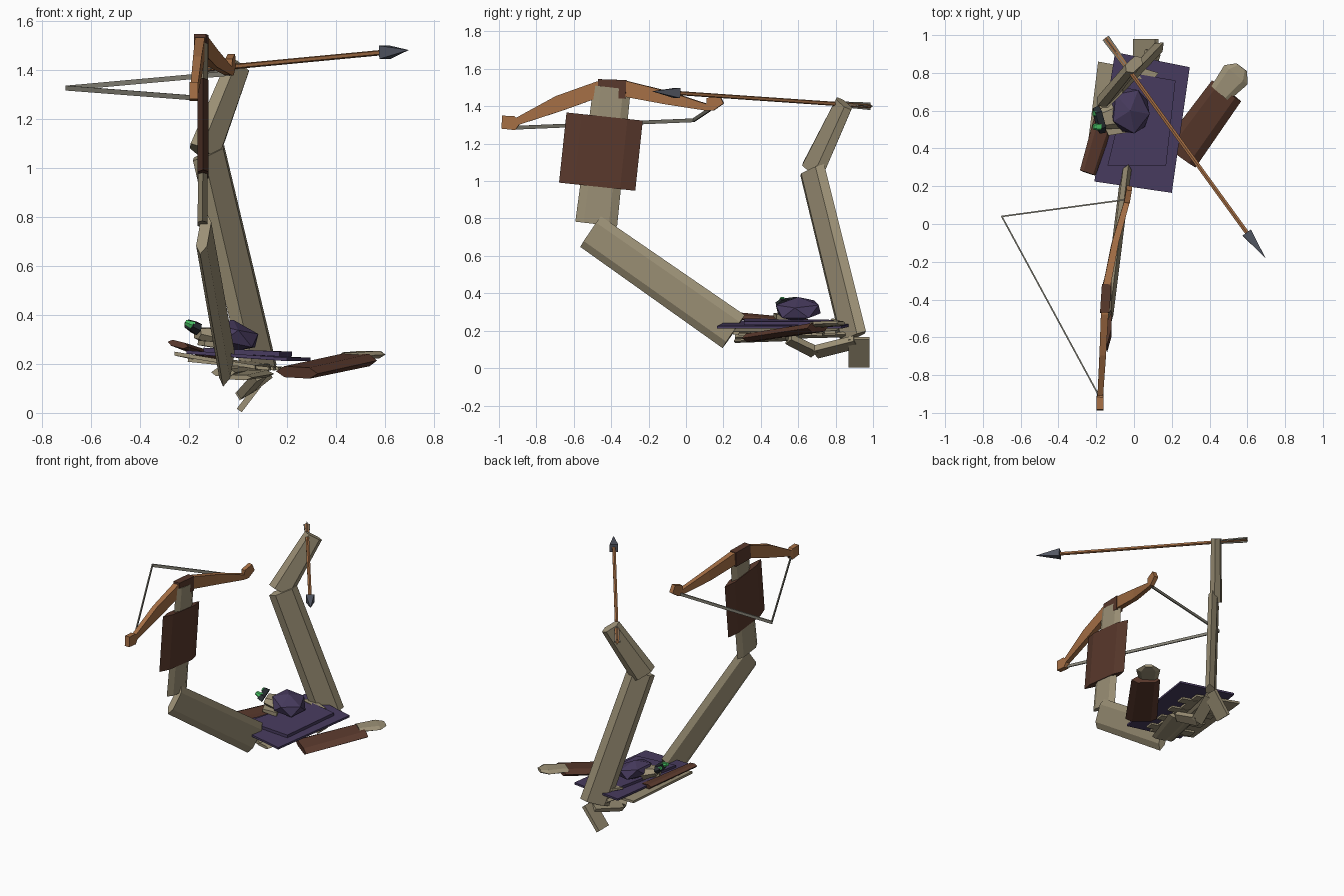
import bpy, bmesh, math
from mathutils import Vector as V

COL = dict(bone=(.33, .28, .18), leather=(.10, .04, .025), wood=(.38, .16, .06),
           cloth=(.065, .045, .115), steel=(.09, .10, .13), glow=(.06, .5, .12),
           cord=(.22, .21, .17), dark=(.02, .025, .03))
MATS = {}
for k, c in COL.items():
    MATS[k] = bpy.data.materials.new(k)
    MATS[k].diffuse_color = (*c, 1)


def finish(name, bm, col):
    bmesh.ops.recalc_face_normals(bm, faces=bm.faces)
    me = bpy.data.meshes.new(name)
    bm.to_mesh(me)
    bm.free()
    ob = bpy.data.objects.new(name, me)
    me.materials.append(MATS[col])
    bpy.context.collection.objects.link(ob)
    return ob


BOX = [(-.5, -.5), (.5, -.5), (.5, .5), (-.5, .5)]
HEX = [(-.5, 0), (-.3, -.5), (.3, -.5), (.5, 0), (.3, .5), (-.3, .5)]


def limb(name, pts, side, col, prof=BOX):
    """Loft a flat section along (x, y, z, width, thickness) stations."""
    bm = bmesh.new()
    P = [V(p[:3]) for p in pts]
    rings = []
    for i, p in enumerate(pts):
        d = (P[min(i + 1, len(P) - 1)] - P[max(i - 1, 0)]).normalized()
        s = V(side)
        s = (s - d * s.dot(d)).normalized()
        n = d.cross(s)
        rings.append([bm.verts.new(P[i] + s * a * p[3] + n * b * p[4]) for a, b in prof])
    k = len(prof)
    for r, q in zip(rings, rings[1:]):
        for j in range(k):
            bm.faces.new((r[j], r[(j + 1) % k], q[(j + 1) % k], q[j]))
    bm.faces.new(rings[0])
    bm.faces.new(rings[-1])
    return finish(name, bm, col)


def slab(name, corners, t, col):
    """Thin panel from a loop of corners, thickened downward."""
    bm = bmesh.new()
    top = [bm.verts.new(c) for c in corners]
    low = [bm.verts.new((c[0], c[1], c[2] - t)) for c in corners]
    k = len(top)
    bm.faces.new(top)
    bm.faces.new(low)
    for j in range(k):
        bm.faces.new((top[j], top[(j + 1) % k], low[(j + 1) % k], low[j]))
    return finish(name, bm, col)


# Bow: stave, grip and drawn string
limb("bow_stave", [(-.18, -.985, 1.315, .07, .035), (-.18, -.915, 1.31, .075, .035),
                   (-.178, -.90, 1.32, .04, .03), (-.165, -.68, 1.415, .085, .035),
                   (-.155, -.47, 1.49, .085, .04), (-.145, -.33, 1.495, .085, .04),
                   (-.10, -.10, 1.445, .07, .035), (-.04, .11, 1.395, .035, .03),
                   (-.035, .13, 1.41, .075, .03), (-.025, .19, 1.44, .055, .03)],
     (0, -.1, 1), "wood")
limb("bow_grip", [(-.155, -.47, 1.495, .10, .05), (-.145, -.32, 1.49, .10, .05)], (0, 0, 1), "leather")
limb("string_lower", [(-.18, -.92, 1.285, .02, .008), (-.70, .04, 1.325, .02, .008)], (0, 0, 1), "cord")
limb("string_upper", [(-.70, .04, 1.325, .02, .008), (-.035, .13, 1.385, .02, .008)], (0, 0, 1), "cord")

# Arrow: shaft, head and fletching
tail, tip = V((-.15, .985, 1.40)), V((.695, -.18, 1.48))
at = lambda f: tuple(tail.lerp(tip, f))
limb("arrow_shaft", [(*at(0), .022, .022), (*at(.9), .022, .022)], (0, 0, 1), "wood", HEX)
limb("arrow_head", [(*at(.885), .055, .055), (*at(1), .001, .001)], (0, 0, 1), "steel")
for i, s in enumerate([(0, 0, 1), (1, .7, 0)]):
    limb(f"arrow_fletching_{i}", [(*at(0), .04, .006), (*at(.13), .03, .006)], s, "cord")

# Bow arm
limb("bow_forearm", [(-.14, -.395, 1.50, .20, .035), (-.145, -.48, .77, .225, .04)], (0, 1, 0), "bone", HEX)
limb("bow_bracer", [(-.142, -.435, 1.345, .41, .045), (-.142, -.475, .97, .41, .045)], (0, 1, 0), "leather", HEX)
limb("bow_upper_arm", [(-.14, -.51, .73, .20, .045), (-.045, .255, .195, .215, .045)],
     (.15, .6, .75), "bone", HEX)

# Drawing arm
limb("draw_forearm", [(.0, .845, 1.415, .13, .06), (-.14, .675, 1.055, .17, .07)], (.7, .7, 0), "bone", HEX)
limb("draw_upper_arm", [(-.12, .675, 1.06, .19, .06), (.09, .895, .165, .20, .06)], (.7, .7, 0), "bone", HEX)

# Cloak panel lying flat with a raised centre fold
slab("cloak", [(-.10, .91, .245), (.295, .83, .225), (.20, .165, .225), (-.21, .225, .255)], .014, "cloth")
slab("cloak_fold", [(-.02, .80, .258), (.22, .76, .25), (.17, .31, .25), (-.14, .31, .266)], .02, "cloth")

# Flattened ribs, spine and pelvis below the cloak
slab("rib_sheet", [(-.19, .86, .235), (.13, .80, .20), (.07, .25, .195), (-.26, .30, .25)], .016, "bone")
for i in range(4):
    y = .36 + .13 * i
    limb(f"rib_{i}", [(-.20 + .02 * i, y, .215, .06, .014), (.13 + .02 * i, y - .05, .18, .06, .014)],
         (0, 1, 0), "bone")
limb("spine", [(-.06, .27, .165, .10, .03), (.05, .86, .18, .10, .03)], (1, 0, 0), "bone", HEX)
limb("pelvis", [(.0, .27, .145, .12, .02), (.07, .55, .16, .16, .03)], (1, 0, 0), "bone", HEX)

# Shoulder and neck pieces at the rear edge
slab("collar", [(-.05, .78, .265), (.0, .84, .26), (.13, .80, .245), (.10, .76, .25)], .015, "bone")

# Legs: folded shin and upright foot, boot and toe on the side
limb("shin_a", [(.09, .55, .155, .06, .035), (.03, .69, .085, .07, .035)], (1, .3, .6), "bone")
limb("shin_b", [(.03, .69, .085, .08, .035), (.10, .91, .14, .08, .035)], (1, -.3, .6), "bone")
limb("foot", [(.12, .925, .16, .11, .025), (.005, .925, .01, .11, .025)], (0, 1, 0), "bone")
limb("left_boot", [(.24, .36, .165, .21, .045), (.49, .705, .218, .19, .05)], (.8, -.6, -.05), "leather", HEX)
limb("left_toe", [(.455, .69, .232, .12, .03), (.54, .79, .238, .16, .03), (.57, .83, .24, .07, .02)],
     (.8, -.6, 0), "bone", HEX)
limb("right_boot", [(-.245, .27, .28, .09, .025), (-.13, .64, .24, .12, .03)], (1, -.3, -.25), "leather", HEX)

# Hooded head: faceted hood, bone face and glowing eyes
bm = bmesh.new()
bmesh.ops.create_icosphere(bm, subdivisions=1, radius=1)
for v in bm.verts:
    x, y, z = v.co
    v.co = (-.02 + .115 * x + .012 * y, .60 + .135 * y - .02 * x, .315 + .065 * z - .025 * x)
finish("hood", bm, "cloth")
limb("skull_face", [(-.08, .58, .305, .15, .08), (-.165, .555, .325, .11, .045)], (0, 1, 0), "bone", HEX)
limb("jaw", [(-.06, .54, .275, .12, .03), (-.15, .50, .285, .07, .02)], (0, 1, 0), "bone")
limb("face_band", [(-.17, .555, .345, .15, .05), (-.20, .545, .36, .14, .035)], (0, 1, 0), "dark", HEX)
for i, y in enumerate((.515, .585)):
    limb(f"eye_{i}", [(-.18, y, .355, .045, .035), (-.215, y, .37, .03, .02)], (0, 1, 0), "glow", HEX)
